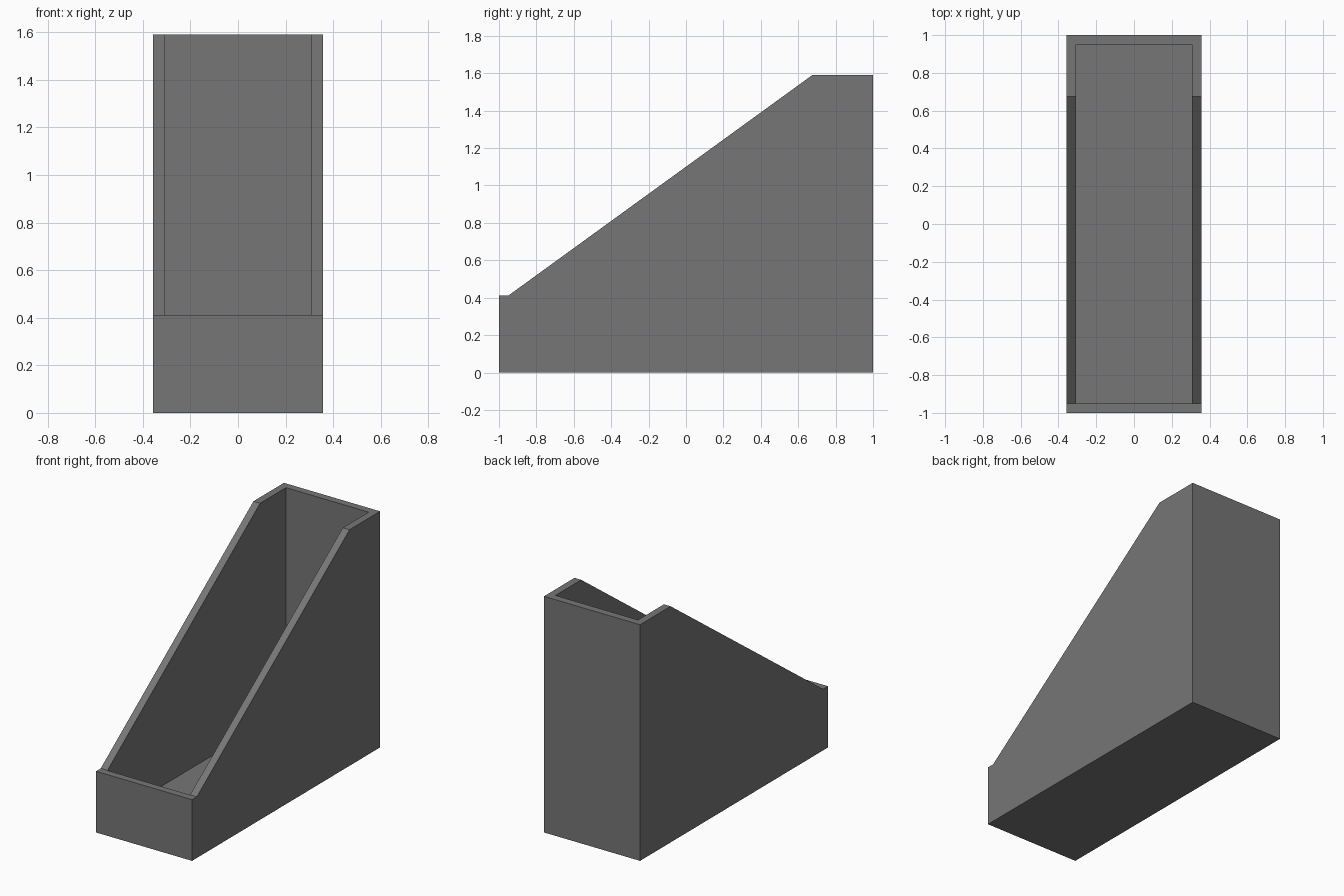
import bpy, bmesh

if "Cube" in bpy.data.objects:
    bpy.data.objects.remove(bpy.data.objects["Cube"])

HALF_W, WALL, FLOOR = 0.358, 0.05, 0.085

grey = bpy.data.materials.new("dark grey")
grey.diffuse_color = (0.18, 0.18, 0.18, 1)
grey.use_nodes = True
grey.node_tree.nodes["Principled BSDF"].inputs["Base Color"].default_value = grey.diffuse_color


def prism(name, profile, half_w):
    """Extrude a side profile (y, z) across x, centred on x = 0."""
    bm = bmesh.new()
    face = bm.faces.new([bm.verts.new((-half_w, y, z)) for y, z in profile])
    ext = bmesh.ops.extrude_face_region(bm, geom=[face])
    moved = [v for v in ext["geom"] if isinstance(v, bmesh.types.BMVert)]
    bmesh.ops.translate(bm, verts=moved, vec=(2 * half_w, 0, 0))
    bmesh.ops.recalc_face_normals(bm, faces=bm.faces[:])
    mesh = bpy.data.meshes.new(name)
    bm.to_mesh(mesh)
    bm.free()
    mesh.materials.append(grey)
    obj = bpy.data.objects.new(name, mesh)
    bpy.context.collection.objects.link(obj)
    return obj


# Outer body: low front, sloped sides, tall back
holder = prism("file_holder", [(-1, 0), (1, 0), (1, 1.59), (0.675, 1.59),
                               (-0.949, 0.412), (-1, 0.412)], HALF_W)

# Inner space, open at the top
inner = prism("inner_space_cutter", [(-0.951, FLOOR), (1 - WALL, FLOOR),
                                     (1 - WALL, 2), (-0.951, 2)], HALF_W - WALL)
inner.hide_render = True

cut = holder.modifiers.new("hollow", 'BOOLEAN')
cut.operation = 'DIFFERENCE'
cut.solver = 'EXACT'
cut.object = inner
bpy.context.view_layer.objects.active = holder
bpy.ops.object.modifier_apply(modifier=cut.name)
bpy.data.objects.remove(inner)
